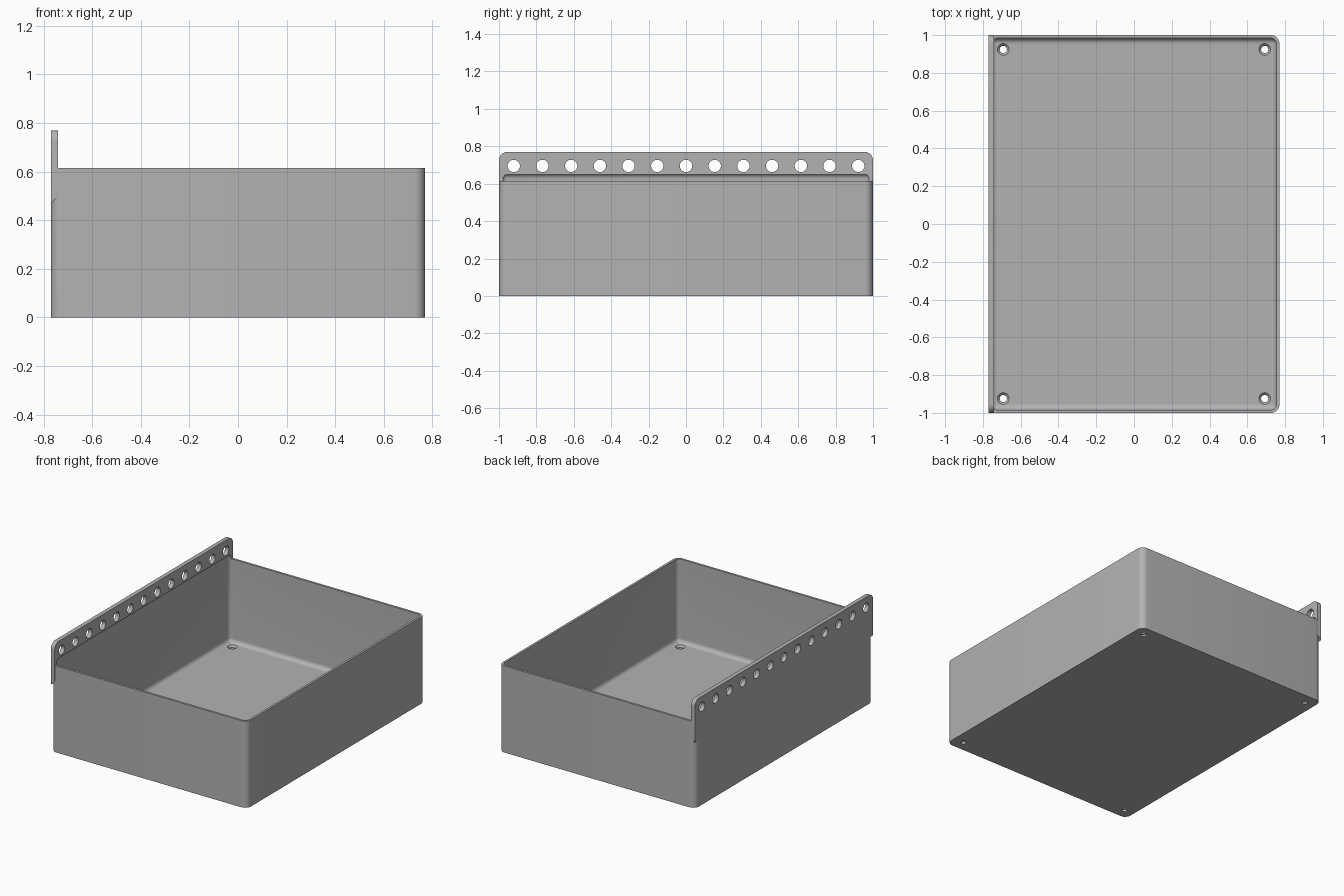
import bpy, bmesh, math
from mathutils import Matrix

if "Cube" in bpy.data.objects:
    bpy.data.objects.remove(bpy.data.objects["Cube"])

HX, HY, H = 0.77, 1.0, 0.615      # half width, half depth, wall height
WALL, FLOOR = 0.016, 0.025
R_OUT, R_IN = 0.045, 0.03
RAIL_T, RAIL_TOP = 0.03, 0.77

grey = bpy.data.materials.new("plain grey")
grey.use_nodes = True
grey.diffuse_color = (0.45, 0.45, 0.45, 1)
grey.node_tree.nodes["Principled BSDF"].inputs["Base Color"].default_value = grey.diffuse_color


def make_object(name, bm):
    bmesh.ops.recalc_face_normals(bm, faces=bm.faces)
    mesh = bpy.data.meshes.new(name)
    bm.to_mesh(mesh)
    bm.free()
    mesh.materials.append(grey)
    obj = bpy.data.objects.new(name, mesh)
    bpy.context.collection.objects.link(obj)
    return obj


def rounded_rect(hx, hy, r, steps=8):
    points = []
    for k, (sx, sy) in enumerate([(1, 1), (-1, 1), (-1, -1), (1, -1)]):
        for i in range(steps + 1):
            a = math.pi / 2 * (k + i / steps)
            points.append((sx * (hx - r) + r * math.cos(a), sy * (hy - r) + r * math.sin(a)))
    return points


def loft(name, rings):
    """Closed solid through rings of equal point count."""
    bm = bmesh.new()
    loops = [[bm.verts.new(p) for p in ring] for ring in rings]
    for a, b in zip(loops, loops[1:]):
        for i in range(len(a)):
            j = (i + 1) % len(a)
            bm.faces.new((a[i], a[j], b[j], b[i]))
    bm.faces.new(loops[0])
    bm.faces.new(loops[-1])
    return make_object(name, bm)


def cones(name, specs, matrix):
    """Several separate capped cones: (centre, bottom radius, top radius, depth)."""
    bm = bmesh.new()
    for centre, r1, r2, depth in specs:
        bmesh.ops.create_cone(bm, cap_ends=True, segments=32, radius1=r1, radius2=r2,
                              depth=depth, matrix=Matrix.Translation(centre) @ matrix)
    return make_object(name, bm)


def combine(target, tool, operation):
    mod = target.modifiers.new(operation, 'BOOLEAN')
    mod.operation, mod.object, mod.solver = operation, tool, 'EXACT'
    bpy.context.view_layer.objects.active = target
    bpy.ops.object.modifier_apply(modifier=mod.name)
    bpy.data.objects.remove(tool)


# Outer block of the tray
outline = rounded_rect(HX, HY, R_OUT)
tray = loft("tray", [[(x, y, z) for x, y in outline] for z in (0, H)])

# Hanging rail: upright plate with rounded top corners and a chamfered underside
top = [(y, z) for y, z in rounded_rect(HY, RAIL_TOP, R_OUT) if z > 0]
rail_rings = []
for x, low in ((-HX, 0.47), (-HX + RAIL_T, 0.47 + RAIL_T)):
    rail_rings.append([(x, y, z) for y, z in top + [(-HY, low), (HY, low)]])
combine(tray, loft("rail", rail_rings), 'UNION')

# Cavity with rounded floor edge, and a rounded undercut beneath the rail
STEPS = 8
levels = []
for i in range(STEPS + 1):
    a = math.pi / 2 * i / STEPS
    levels.append((R_IN * (1 - math.sin(a)), FLOOR + R_IN * (1 - math.cos(a))))
levels += [(inset, 0.655 + FLOOR - z) for inset, z in reversed(levels)]
cavity_rings = []
for inset, z in levels:
    ring = rounded_rect(HX - WALL - inset, HY - WALL - inset, max(R_IN - inset, 0.002))
    cavity_rings.append([(x, y, z) for x, y in ring])
combine(tray, loft("cavity", cavity_rings), 'DIFFERENCE')

# Row of round holes along the rail
row = [((-HX, 0.1535 * i, 0.695), 0.033, 0.033, 0.2) for i in range(-6, 7)]
combine(tray, cones("rail_holes", row, Matrix.Rotation(math.pi / 2, 4, 'Y')), 'DIFFERENCE')

# Countersunk screw holes in the floor corners
corners = [(sx * 0.692, sy * 0.924) for sx in (-1, 1) for sy in (-1, 1)]
shafts = [((x, y, 0), 0.019, 0.019, 0.2) for x, y in corners]
sinks = [((x, y, FLOOR), 0.019, 0.043, 0.024) for x, y in corners]
combine(tray, cones("screw_shafts", shafts, Matrix()), 'DIFFERENCE')
combine(tray, cones("countersinks", sinks, Matrix()), 'DIFFERENCE')

# Smooth fillets, crisp edges
bpy.ops.object.select_all(action='DESELECT')
tray.select_set(True)
bpy.context.view_layer.objects.active = tray
bpy.ops.object.shade_smooth_by_angle(angle=math.radians(30))
